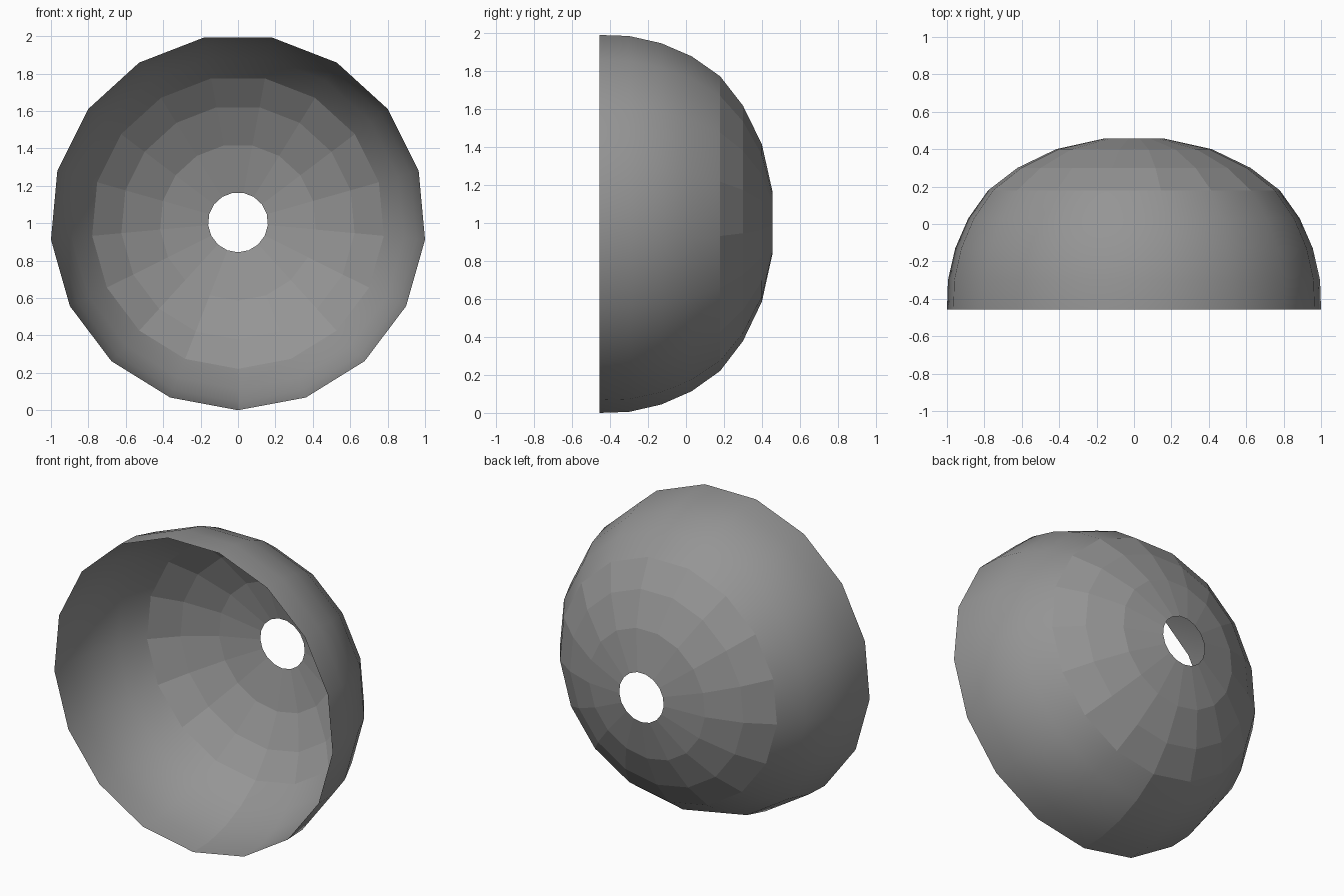
import bpy, bmesh
from math import pi
from mathutils import Matrix, Vector

default = bpy.data.objects.get("Cube")
if default:
    bpy.data.objects.remove(default, do_unlink=True)

SIDES = 17
RADIUS = 1.0043  # circumradius that makes the width 2
# (radius, y) from the open front rim to the small hole at the back
PROFILE = [(RADIUS, -0.457), (0.999, -0.30), (0.96, -0.13), (0.89, 0.03),
           (0.783, 0.18), (0.626, 0.30), (0.418, 0.40), (0.16, 0.457)]
SMOOTH_LIMIT = 0.18  # bands in front of this are smooth, the rest faceted

grey = bpy.data.materials.new("mid grey")
grey.use_nodes = True
colour = (0.3, 0.3, 0.3, 1)
grey.diffuse_color = colour
grey.node_tree.nodes["Principled BSDF"].inputs["Base Color"].default_value = colour

# Thin bowl: the profile turned about the y axis, starting at the lowest corner
bm = bmesh.new()
columns = []
for i in range(SIDES):
    turn = Matrix.Rotation(2 * pi * i / SIDES, 3, 'Y')
    columns.append([bm.verts.new(turn @ Vector((0, y, -r))) for r, y in PROFILE])
for i, here in enumerate(columns):
    after = columns[(i + 1) % SIDES]
    for j in range(len(PROFILE) - 1):
        face = bm.faces.new((here[j], here[j + 1], after[j + 1], after[j]))
        face.smooth = face.calc_center_median().y < SMOOTH_LIMIT
bm.normal_update()
for face in bm.faces:
    if face.normal.dot(face.calc_center_median() + Vector((0, 0.457, 0))) < 0:
        face.normal_flip()

# Shading seam along the bottom, where the turned sheet meets itself
for low, high in zip(columns[0], columns[0][1:]):
    bm.edges.get((low, high)).smooth = False

bmesh.ops.translate(bm, verts=bm.verts, vec=(0, 0, RADIUS))
mesh = bpy.data.meshes.new("bowl_shell")
bm.to_mesh(mesh)
bm.free()
mesh.materials.append(grey)
bowl = bpy.data.objects.new("bowl_shell", mesh)
bpy.context.collection.objects.link(bowl)
